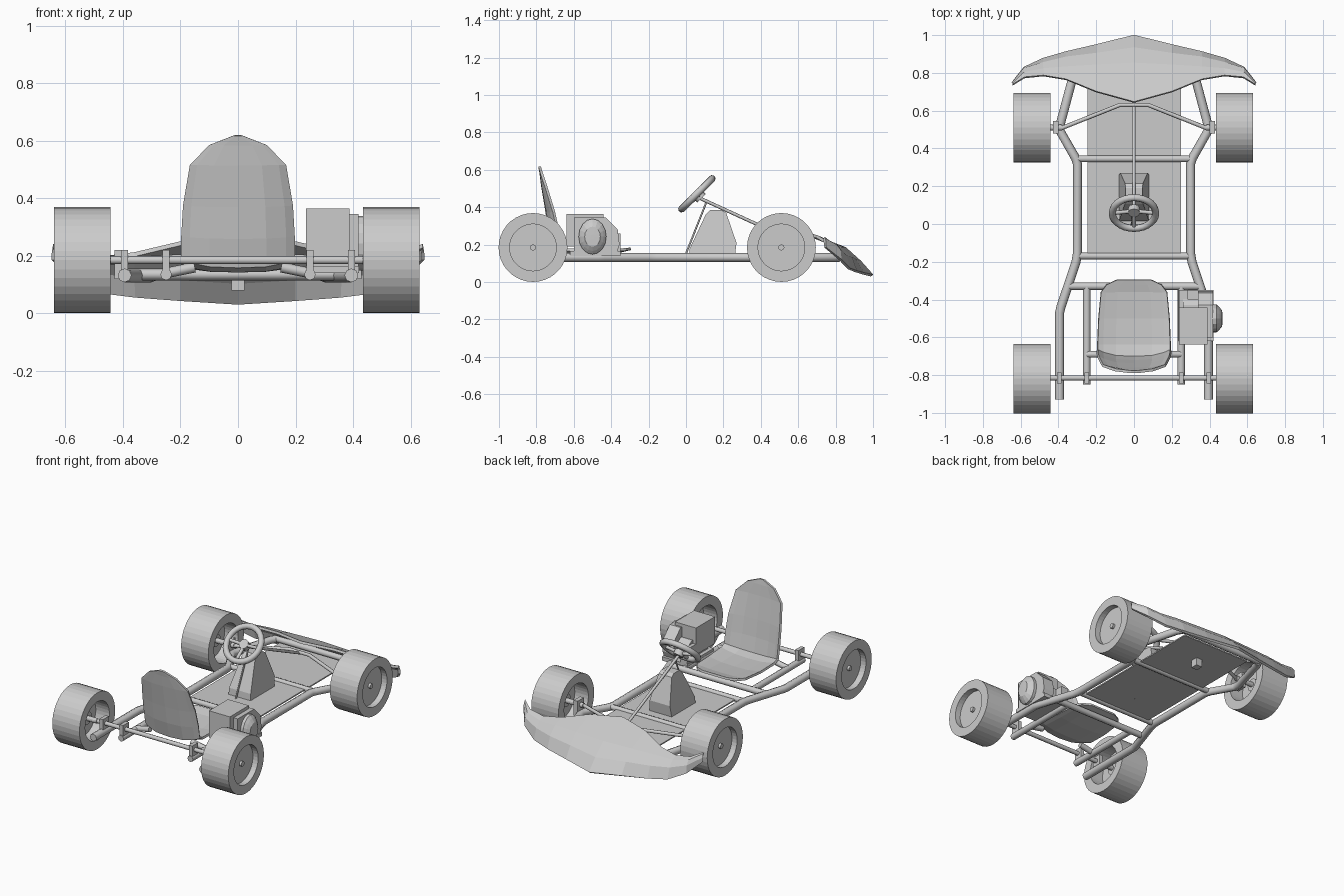
import bpy, math
from mathutils import Vector, Matrix

if "Cube" in bpy.data.objects:
    bpy.data.objects.remove(bpy.data.objects["Cube"])


def mesh_object(name, verts, faces):
    me = bpy.data.meshes.new(name)
    me.from_pydata([tuple(v) for v in verts], [], faces)
    me.validate()
    ob = bpy.data.objects.new(name, me)
    bpy.context.collection.objects.link(ob)
    bpy.ops.object.select_all(action='DESELECT')
    bpy.context.view_layer.objects.active = ob
    ob.select_set(True)
    bpy.ops.object.mode_set(mode='EDIT')
    bpy.ops.mesh.select_all(action='SELECT')
    bpy.ops.mesh.normals_make_consistent(inside=False)
    bpy.ops.object.mode_set(mode='OBJECT')
    return ob


def tube(name, pts, r, closed=False):
    cu = bpy.data.curves.new(name, 'CURVE')
    cu.dimensions = '3D'
    cu.bevel_depth, cu.bevel_resolution, cu.use_fill_caps = r, 2, True
    sp = cu.splines.new('POLY')
    sp.points.add(len(pts) - 1)
    for p, co in zip(sp.points, pts):
        p.co = (*co, 1)
    sp.use_cyclic_u = closed
    ob = bpy.data.objects.new(name, cu)
    bpy.context.collection.objects.link(ob)
    bpy.ops.object.select_all(action='DESELECT')
    bpy.context.view_layer.objects.active = ob
    ob.select_set(True)
    bpy.ops.object.convert(target='MESH')
    bpy.ops.object.shade_smooth_by_angle(angle=math.radians(50))
    return bpy.context.object


def lathe(name, profile, loc, side=1, n=36, zscale=1.0):
    """Revolve (radius, x) points around the x axis."""
    verts, faces = [], []
    for r, h in profile:
        for i in range(n):
            a = 2 * math.pi * i / n
            verts.append((loc[0] + side * h, loc[1] + r * math.cos(a), loc[2] + zscale * r * math.sin(a)))
    for j in range(len(profile) - 1):
        for i in range(n):
            k = (i + 1) % n
            faces.append((j * n + i, j * n + k, (j + 1) * n + k, (j + 1) * n + i))
    faces += [tuple(range(n)), tuple(range((len(profile) - 1) * n, len(profile) * n))]
    return mesh_object(name, verts, faces)


def prism(name, poly, xs0, xs1):
    """Extrude a (y, z) outline along x; xs0/xs1 are numbers or functions of z."""
    f = lambda s, z: s(z) if callable(s) else s
    n = len(poly)
    verts = [(f(xs0, z), y, z) for y, z in poly] + [(f(xs1, z), y, z) for y, z in poly]
    faces = [tuple(range(n)), tuple(range(n, 2 * n))]
    faces += [(i, (i + 1) % n, n + (i + 1) % n, n + i) for i in range(n)]
    return mesh_object(name, verts, faces)


def box(name, x0, x1, y0, y1, z0, z1):
    return prism(name, [(y0, z0), (y1, z0), (y1, z1), (y0, z1)], x0, x1)


def loft(name, rows, thickness, mirror=False):
    n = len(rows[0])
    verts = [v for row in rows for v in row]
    faces = [(j * n + i, j * n + i + 1, (j + 1) * n + i + 1, (j + 1) * n + i)
             for j in range(len(rows) - 1) for i in range(n - 1)]
    ob = mesh_object(name, verts, faces)
    if mirror:
        m = ob.modifiers.new('mirror', 'MIRROR')
        m.use_clip = True
    s = ob.modifiers.new('shell', 'SOLIDIFY')
    s.thickness, s.offset = thickness, 0
    return ob


# Wheels with a shallow outer dish and a deep inner one
WHEEL = [(0.002, 0.06), (0.125, 0.06), (0.125, 0.098), (0.184, 0.098), (0.184, -0.098),
         (0.125, -0.098), (0.125, 0.0), (0.04, 0.0), (0.04, -0.03), (0.002, -0.03)]
RAIL_Z = 0.132
for s, side in ((-1, 'left'), (1, 'right')):
    for y, end in ((-0.818, 'rear'), (0.51, 'front')):
        c = (s * 0.537 - 0.004, y, 0.185)
        lathe(f'{end}_{side}_wheel', WHEEL, c, s)
        lathe(f'{end}_{side}_hub_bolt', [(0.016, -0.1), (0.016, 0.075)], c, s, 12)

    # Main chassis rails
    tube(f'{side}_main_rail', [(s * x, y, RAIL_Z) for x, y in
         ((0.394, -0.93), (0.394, -0.47), (0.387, -0.44), (0.307, -0.2), (0.3, -0.16), (0.3, 0.32),
          (0.31, 0.35), (0.39, 0.49), (0.39, 0.53), (0.32, 0.79), (0.30, 0.82))], 0.024)
    tube(f'{side}_inner_rail', [(s * 0.25, -0.85, 0.135), (s * 0.25, -0.33, 0.135)], 0.02)
    # Axle brackets
    for x in (0.25, 0.395):
        box(f'{side}_axle_bracket', s * x - 0.012, s * x + 0.012, -0.845, -0.785, 0.12, 0.22)
    # Front steering parts
    box(f'{side}_kingpin', s * 0.415 - 0.014, s * 0.415 + 0.014, 0.48, 0.545, 0.12, 0.22)
    tube(f'{side}_stub_axle', [(s * 0.38, 0.51, 0.185), (s * 0.53, 0.51, 0.185)], 0.016)
    tube(f'{side}_tie_rod', [(0, 0.63, 0.2), (s * 0.075, 0.63, 0.2), (s * 0.39, 0.505, 0.185)], 0.011)
    # Seat mounts
    tube(f'{side}_seat_mount', [(s * 0.25, -0.69, 0.14), (s * 0.15, -0.69, 0.16)], 0.018)

# Cross tubes
for name, y, w, r in (('front_cross_tube', 0.82, 0.31, 0.02), ('floor_front_tube', 0.345, 0.31, 0.018),
                      ('floor_rear_tube', -0.17, 0.3, 0.018), ('seat_cross_tube', -0.33, 0.345, 0.02)):
    tube(name, [(-w, y, 0.135), (w, y, 0.135)], r)
tube('rear_axle', [(-0.5, -0.815, 0.185), (0.5, -0.815, 0.185)], 0.014)

# Floor tray, set level with the middle of the tubes
box('floor_tray', -0.245, 0.25, -0.17, 0.78, 0.13, 0.138)
box('tray_block', -0.022, 0.022, 0.57, 0.62, 0.08, 0.135)

# Nose fairing: rear edge, ridge, brow and front edge at each station
nose = [(0, 0.645, 0.258, 0.85, 0.18, 0.93, 0.108, 0.995, 0.035),
        (0.2, 0.7, 0.243, 0.84, 0.18, 0.9, 0.12, 0.945, 0.047),
        (0.36, 0.765, 0.205, 0.83, 0.18, 0.88, 0.13, 0.907, 0.058),
        (0.48, 0.785, 0.19, 0.82, 0.175, 0.85, 0.14, 0.872, 0.072),
        (0.58, 0.775, 0.205, 0.8, 0.195, 0.82, 0.17, 0.825, 0.12),
        (0.642, 0.737, 0.235, 0.74, 0.228, 0.743, 0.21, 0.745, 0.185)]
loft('nose_fairing', [[(q[0], q[i], q[i + 1]) for i in (1, 3, 5, 7)] for q in nose], 0.016, True)

# Seat shell: y, z, half width, bolster depth
seat = [(-0.295, 0.178, 0.09, 0.0), (-0.32, 0.172, 0.145, 0.003), (-0.36, 0.162, 0.175, 0.01),
        (-0.5, 0.149, 0.188, 0.018), (-0.64, 0.149, 0.193, 0.025), (-0.705, 0.163, 0.194, 0.045),
        (-0.727, 0.26, 0.194, 0.045), (-0.744, 0.37, 0.188, 0.038), (-0.768, 0.515, 0.165, 0.018),
        (-0.777, 0.585, 0.098, 0.004), (-0.783, 0.618, 0.015, 0.0)]
rows = []
for i, (y, z, w, d) in enumerate(seat):
    a, b = seat[max(i - 1, 0)], seat[min(i + 1, len(seat) - 1)]
    t = Vector((0, b[0] - a[0], b[1] - a[1])).normalized()
    nrm = Vector((0, t.z, -t.y))
    rows.append([Vector((w * u, y, z)) + nrm * d * abs(u) ** 3 for u in (-1, -0.85, -0.5, 0, 0.5, 0.85, 1)])
loft('seat_shell', rows, 0.014)

# Steering column cover, tapered toward the top
taper = lambda z: 0.08 - 0.16 * max(z - 0.165, 0)
prism('column_cover', [(0.015, 0.13), (0.26, 0.13), (0.27, 0.21), (0.215, 0.37), (0.19, 0.385), (0.13, 0.385),
                       (0.105, 0.36), (0.02, 0.18)], lambda z: -taper(z), taper)
tube('steering_shaft', [(0, 0.06, 0.455), (0, 0.64, 0.19)], 0.009)
tube('column_strut', [(0, 0.11, 0.43), (-0.01, 0.005, 0.165), (-0.01, -0.01, 0.13)], 0.005)

# Steering wheel: rim, spokes and hub
M = Matrix.Translation((0, 0.058, 0.472)) @ Matrix.Rotation(math.radians(45), 4, 'X')
ring = lambda a, r, h=0.0: M @ Vector((r * math.cos(a), r * math.sin(a), h))
tube('steering_wheel_rim', [ring(2 * math.pi * i / 28, 0.115) for i in range(28)], 0.019, True)
for deg in (0, 180, 270):
    tube('steering_wheel_spoke', [ring(math.radians(deg), 0.0, -0.015), ring(math.radians(deg), 0.114)], 0.011)
tube('steering_wheel_hub', [M @ Vector((0, 0, -0.035)), M @ Vector((0, 0, 0.0))], 0.032)

# Engine
box('engine_mount', 0.235, 0.42, -0.62, -0.35, 0.14, 0.165)
prism('engine_block', [(-0.6, 0.16), (-0.37, 0.16), (-0.355, 0.2), (-0.365, 0.28), (-0.43, 0.345), (-0.6, 0.345)],
      0.34, 0.418)
prism('engine_cylinder', [(-0.6, 0.16), (-0.4, 0.16), (-0.4, 0.26), (-0.43, 0.28), (-0.6, 0.28)], 0.26, 0.35)
box('fuel_tank', 0.237, 0.388, -0.638, -0.442, 0.19, 0.365)
box('air_filter', 0.237, 0.285, -0.45, -0.35, 0.16, 0.26)
lathe('engine_starter', [(0.074, 0.0), (0.074, 0.025), (0.06, 0.04), (0.042, 0.055), (0.01, 0.056)],
      (0.412, -0.5, 0.243), 1, 16, 1.28)
